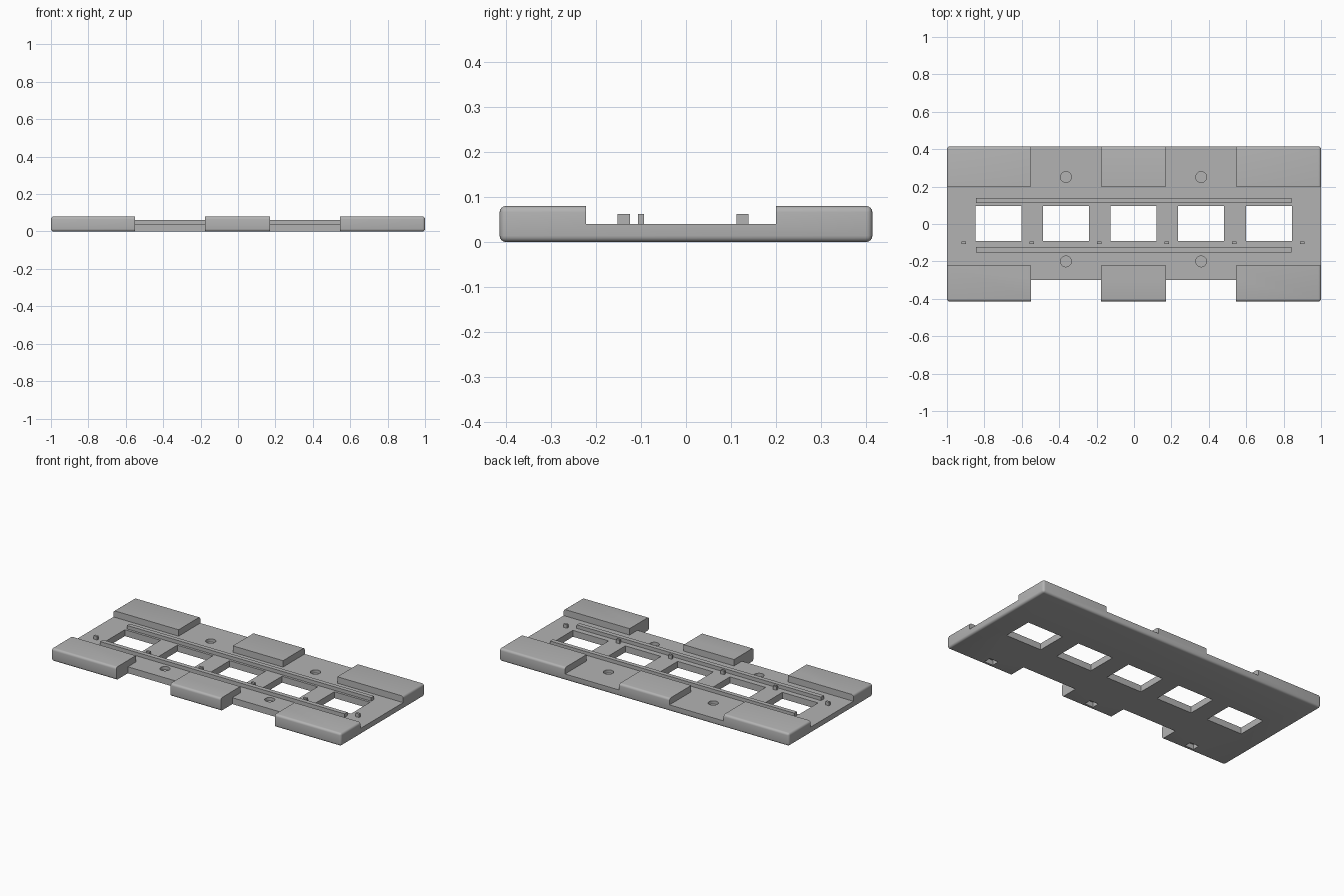
import bpy
import math

default = bpy.data.objects.get("Cube")
if default:
    bpy.data.objects.remove(default, do_unlink=True)

# One flat grey for the whole plate
grey = bpy.data.materials.new("light grey plastic")
grey.use_nodes = True
colour = (0.45, 0.45, 0.45, 1)
grey.diffuse_color = colour
grey.node_tree.nodes["Principled BSDF"].inputs["Base Color"].default_value = colour


def box(name, x0, x1, y0, y1, z0, z1):
    bpy.ops.mesh.primitive_cube_add(
        size=1, location=((x0 + x1) / 2, (y0 + y1) / 2, (z0 + z1) / 2))
    ob = bpy.context.object
    ob.name = name
    ob.scale = (x1 - x0, y1 - y0, z1 - z0)
    bpy.ops.object.transform_apply(location=False, rotation=False, scale=True)
    ob.data.materials.append(grey)
    return ob


def apply(ob, mod):
    bpy.ops.object.select_all(action="DESELECT")
    bpy.context.view_layer.objects.active = ob
    ob.select_set(True)
    bpy.ops.object.modifier_apply(modifier=mod.name)


def cut(ob, cutter):
    cutter.hide_render = True
    mod = ob.modifiers.new("cut", "BOOLEAN")
    mod.operation = "DIFFERENCE"
    mod.solver = "EXACT"
    mod.object = cutter
    apply(ob, mod)
    bpy.data.objects.remove(cutter, do_unlink=True)


HALF_Y, TOP, DECK = 0.414, 0.08, 0.04
MID = -0.0025
PITCH = 0.3615

# Rounded slab from which the raised corner and centre pads are left standing
plate = box("base_plate", -1, 1, -HALF_Y, HALF_Y, 0, TOP)
bevel = plate.modifiers.new("rounding", "BEVEL")
bevel.width = 0.014
bevel.segments = 4
apply(plate, bevel)

# Long channel between the pads
cut(plate, box("channel", -2, 2, -0.222, 0.2, DECK, 1))

# Gaps between pads, with the front edge notched right through
for x0, x1 in ((-0.55, -0.176), (0.171, 0.545)):
    cut(plate, box("gap", x0, x1, -1, 1, DECK, 1))
    cut(plate, box("notch", x0, x1, -1, -0.3, -1, 1))

# Row of five square windows
for i in range(-2, 3):
    x = MID + i * PITCH
    cut(plate, box("window", x - 0.123, x + 0.123, -0.09, 0.097, -1, 1))

# Blind round recesses in the deck
for x in (MID - PITCH, MID + PITCH):
    for y in (-0.2, 0.251):
        bpy.ops.mesh.primitive_cylinder_add(
            vertices=32, radius=0.029, depth=0.1, location=(x, y, 0.07))
        cut(plate, bpy.context.object)

# Small pockets underneath the front pads
for i in (-1, 0, 1):
    x = MID + 2 * i * PITCH
    cut(plate, box("pocket", x - 0.03, x + 0.03, -0.39, -0.345, -0.1, 0.03))

plate.data.materials.clear()
plate.data.materials.append(grey)
for face in plate.data.polygons:
    face.material_index = 0
bpy.ops.object.select_all(action="DESELECT")
bpy.context.view_layer.objects.active = plate
plate.select_set(True)
bpy.ops.object.shade_smooth_by_angle(angle=math.radians(35))

# Two long guide rails
box("front_rail", -0.845, 0.841, -0.152, -0.124, 0.035, 0.062)
box("back_rail", -0.845, 0.841, 0.112, 0.139, 0.035, 0.062)

# Locating pins between the windows
for i in range(6):
    x = MID - 0.003 + (i - 2.5) * PITCH
    box("locating_pin", x - 0.012, x + 0.012, -0.107, -0.093, 0.035, 0.062)
